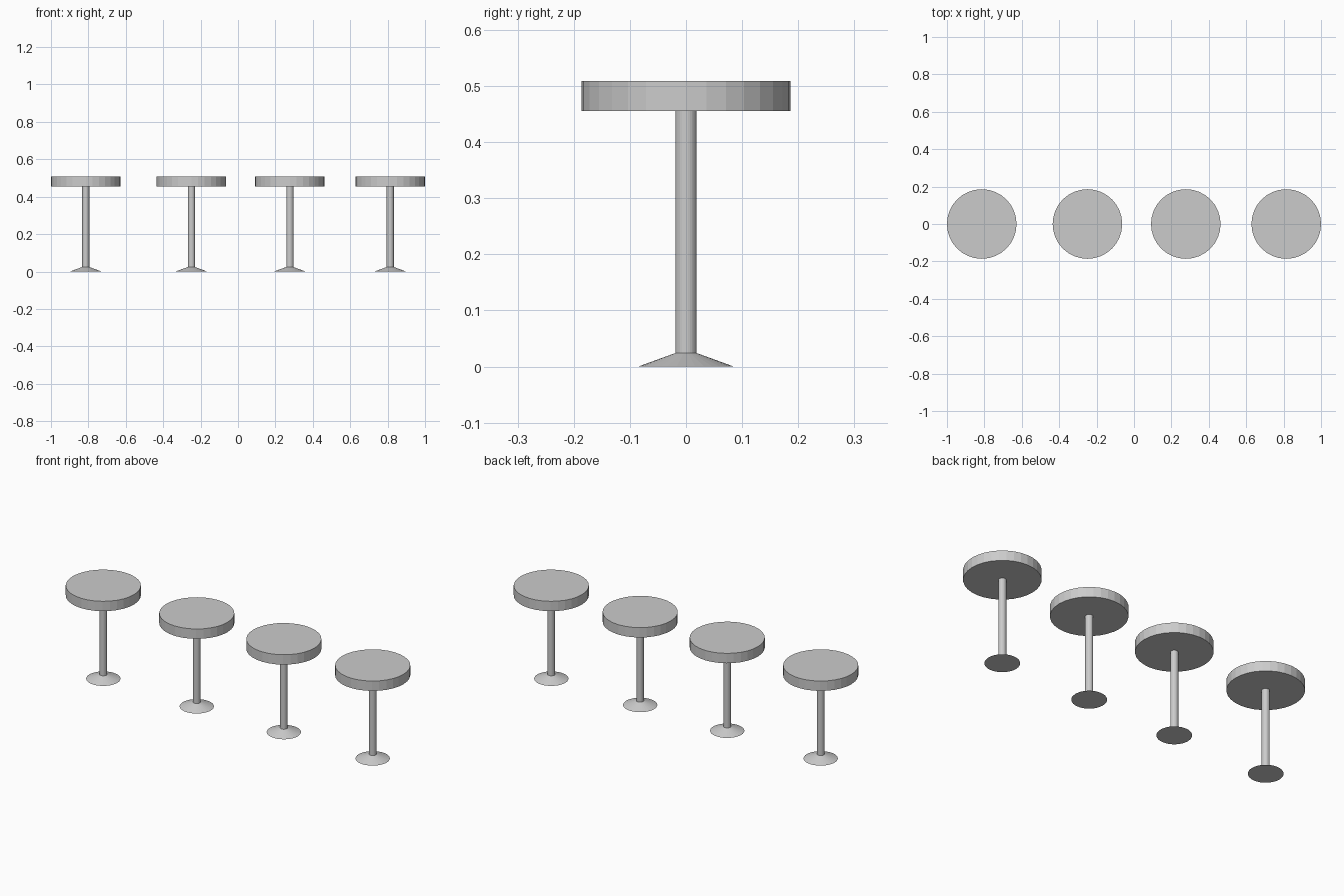
import bpy

if "Cube" in bpy.data.objects:
    bpy.data.objects.remove(bpy.data.objects["Cube"])

SIDES = 32
STOOL_X = [-0.814, -0.249, 0.277, 0.814]


def tapered(name, x, r_bottom, r_top, z0, z1):
    """Capped round part between two heights."""
    bpy.ops.mesh.primitive_cone_add(
        vertices=SIDES, radius1=r_bottom, radius2=r_top,
        depth=z1 - z0, location=(x, 0, (z0 + z1) / 2))
    bpy.context.object.name = name


for i, x in enumerate(STOOL_X, 1):
    # Flared floor plate
    tapered(f"base_{i}", x, 0.085, 0.019, 0.0, 0.024)
    # Slim column
    tapered(f"post_{i}", x, 0.019, 0.019, 0.024, 0.455)
    # Thick round seat
    tapered(f"seat_{i}", x, 0.186, 0.186, 0.455, 0.509)
